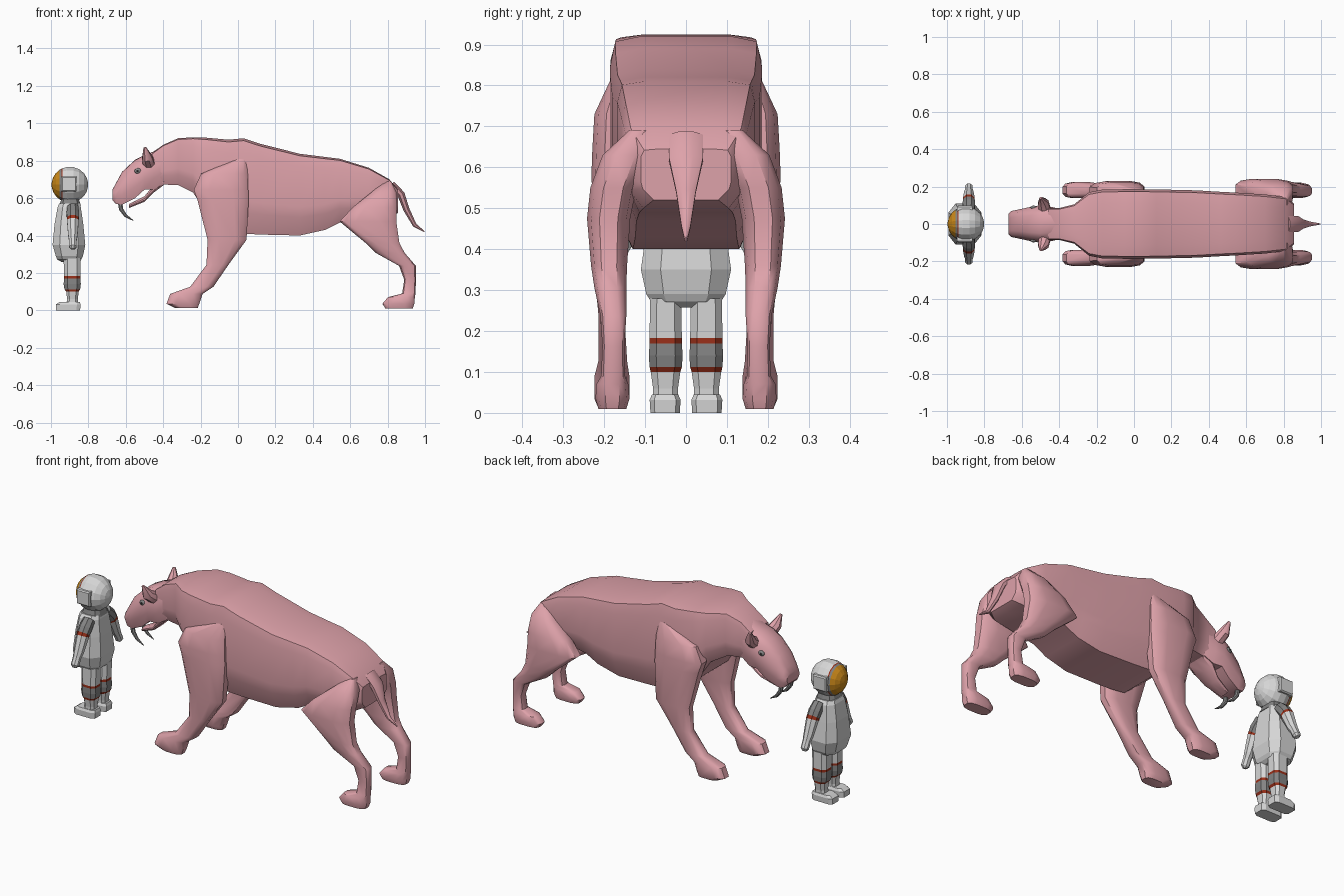
import bpy, bmesh, math
from mathutils import Vector

cube = bpy.data.objects.get("Cube")
if cube:
    bpy.data.objects.remove(cube)


def material(name, r, g, b):
    m = bpy.data.materials.new(name)
    m.use_nodes = True
    m.diffuse_color = (r, g, b, 1)
    m.node_tree.nodes["Principled BSDF"].inputs["Base Color"].default_value = (r, g, b, 1)
    return m


PINK = material("pink hide", .73, .36, .40)
WHITE = material("suit white", .68, .68, .68)
GREY = material("suit dark grey", .23, .23, .23)
RED = material("band red", .33, .03, .01)
AMBER = material("visor amber", .60, .25, .01)
TOOTH = material("tooth grey", .24, .24, .24)
BLACK = material("pupil black", .02, .02, .02)


def loft(name, rings, mats, bands=None, smooth=False):
    """Skin a row of closed rings; bands gives a material slot per segment."""
    bm = bmesh.new()
    rows = [[bm.verts.new(p) for p in ring] for ring in rings]
    n = len(rows[0])
    for i in range(len(rows) - 1):
        for j in range(n):
            k = (j + 1) % n
            f = bm.faces.new((rows[i][j], rows[i][k], rows[i + 1][k], rows[i + 1][j]))
            f.material_index = bands[i] if bands else 0
    for row, seg in ((rows[0], 0), (rows[-1], -1)):
        bm.faces.new(row).material_index = bands[seg] if bands else 0
    bmesh.ops.recalc_face_normals(bm, faces=bm.faces)
    me = bpy.data.meshes.new(name)
    bm.to_mesh(me)
    bm.free()
    for m in mats:
        me.materials.append(m)
    if smooth:
        me.shade_smooth()
        me.set_sharp_from_angle(angle=math.radians(38))
    ob = bpy.data.objects.new(name, me)
    bpy.context.collection.objects.link(ob)
    return ob


def level(z, x0, x1, y0, y1, side=1, n=12, power=.65):
    """Horizontal rounded-box ring."""
    pts = []
    for i in range(n):
        a = math.tau * (i + .5) / n
        c, s = math.cos(a), math.sin(a)
        u = math.copysign(abs(c) ** power, c)
        v = math.copysign(abs(s) ** power, s)
        pts.append(Vector(((x0 + x1 + (x1 - x0) * u) / 2,
                           side * (y0 + y1 + (y1 - y0) * v) / 2, z)))
    return pts


def upright(x, w, zb, zt, half):
    """Vertical ring across x, from a half profile mirrored in y."""
    prof = half + [(-u, v) for u, v in reversed(half) if u > 0]
    return [Vector((x, w * u, zb + (zt - zb) * v)) for u, v in prof]


def tube(path, sizes, n=8):
    """Rings along a path; sizes are (across, thick) half widths."""
    pts = [Vector(p) for p in path]
    rings = []
    for i, p in enumerate(pts):
        t = (pts[min(i + 1, len(pts) - 1)] - pts[max(i - 1, 0)]).normalized()
        ref = Vector((0, 1, 0)) if abs(t.y) < .3 else Vector((1, 0, 0))
        b = t.cross(ref).normalized()
        a = b.cross(t)
        ra, rb = sizes[i]
        rings.append([p + a * ra * math.cos(math.tau * (j + .5) / n)
                      + b * rb * math.sin(math.tau * (j + .5) / n) for j in range(n)])
    return rings


def ball(name, loc, size, mat):
    bm = bmesh.new()
    bmesh.ops.create_uvsphere(bm, u_segments=12, v_segments=8, radius=1)
    for v in bm.verts:
        v.co = Vector([loc[i] + v.co[i] * size[i] for i in range(3)])
    me = bpy.data.meshes.new(name)
    bm.to_mesh(me)
    bm.free()
    me.materials.append(mat)
    me.shade_smooth()
    bpy.context.collection.objects.link(bpy.data.objects.new(name, me))


# Cat: trunk and neck
TRUNK = [(0, 1), (.6, 1), (.93, .975), (1, .85), (1, .35), (.96, .22), (.72, 0), (0, 0)]
HEAD = [(0, 1), (.5, .99), (.82, .87), (1, .58), (1, .3), (.8, 0), (0, 0)]
trunk = [(-.46, .085, .65, .84), (-.40, .085, .672, .885), (-.32, .105, .67, .92),
         (-.24, .17, .63, .925), (-.17, .184, .52, .923), (-.05, .186, .42, .912),
         (.03, .186, .41, .92), (.12, .185, .405, .89), (.33, .18, .40, .837),
         (.465, .172, .43, .82), (.545, .168, .47, .81), (.70, .158, .49, .762),
         (.81, .145, .50, .70), (.855, .11, .52, .645)]
loft("cat_body", [upright(*s, TRUNK) for s in trunk], [PINK], smooth=True)

# Cat: head and open lower jaw
skull = [(-.672, .055, .59, .645), (-.655, .07, .57, .675), (-.62, .077, .565, .74),
         (-.55, .092, .60, .805), (-.50, .10, .645, .83), (-.45, .093, .645, .85),
         (-.39, .08, .68, .89)]
loft("cat_head", [upright(*s, HEAD) for s in skull], [PINK], smooth=True)
jaw = [(-.583, .03, .547, .568), (-.50, .05, .58, .61), (-.45, .068, .63, .67),
       (-.39, .07, .675, .74)]
loft("cat_lower_jaw", [upright(*s, HEAD) for s in jaw], [PINK], smooth=True)

# Cat: tail
loft("cat_tail", tube([(.82, 0, .675), (.872, 0, .62), (.90, 0, .54), (.945, 0, .455),
                       (.997, 0, .42)],
                      [(.045, .02), (.045, .022), (.026, .018), (.012, .012), (.003, .003)]),
     [PINK], smooth=True)

FORE = [(.012, -.337, -.214, .15, .215), (.035, -.385, -.205, .137, .225),
        (.088, -.364, -.187, .137, .225), (.126, -.257, -.13, .143, .215),
        (.243, -.17, -.05, .15, .215), (.377, -.165, .048, .145, .228),
        (.59, -.22, .06, .12, .232), (.645, -.24, .058, .12, .23),
        (.73, -.2, .055, .12, .225), (.81, -.01, .045, .13, .187)]
HIND = [(.01, .786, .936, .145, .215), (.035, .77, .945, .137, .222),
        (.07, .80, .947, .14, .22), (.09, .877, .95, .148, .208),
        (.163, .888, .952, .15, .205), (.238, .86, .952, .145, .21),
        (.307, .735, .893, .145, .225), (.36, .68, .865, .143, .233),
        (.475, .54, .85, .135, .243), (.55, .61, .852, .12, .235),
        (.63, .71, .85, .09, .205), (.69, .785, .82, .09, .14)]

for side, tag in ((1, "back"), (-1, "front")):
    # Cat: legs, ears, fangs, eyes
    loft("cat_foreleg_" + tag, [level(*s, side) for s in FORE], [PINK], smooth=True)
    loft("cat_hind_leg_" + tag, [level(*s, side) for s in HIND], [PINK], smooth=True)
    loft("cat_ear_" + tag,
         tube([(-.475, side * .065, .78), (-.485, side * .115, .815), (-.498, side * .14, .87)],
              [(.035, .035), (.03, .03), (.008, .006)]), [PINK], smooth=True)
    loft("cat_fang_" + tag,
         tube([(-.632, side * .045, .59), (-.625, side * .045, .54),
               (-.60, side * .045, .505), (-.56, side * .045, .48)],
              [(.012, .014), (.011, .012), (.008, .009), (.002, .002)]), [TOOTH], smooth=True)
    ball("cat_eye_" + tag, (-.535, side * .089, .745), (.019, .009, .015), TOOTH)
    ball("cat_pupil_" + tag, (-.537, side * .093, .745), (.008, .007, .008), BLACK)

    # Astronaut: leg with banded knee, and boot
    leg = [(.03, -.92, -.855, .018, .082), (.06, -.915, -.855, .018, .082),
           (.1, -.92, -.85, .012, .088), (.112, -.93, -.842, .008, .091),
           (.14, -.935, -.838, .006, .093), (.17, -.932, -.84, .008, .091),
           (.183, -.932, -.84, .008, .091), (.28, -.935, -.838, .01, .09)]
    loft("astronaut_leg_" + tag, [level(*s, side, 8) for s in leg],
         [WHITE, GREY, RED], [0, 0, 2, 1, 1, 2, 0])
    boot = [(0, -.975, -.842, .014, .088), (.032, -.975, -.84, .012, .09),
            (.045, -.955, -.845, .018, .084)]
    loft("astronaut_boot_" + tag, [level(*s, side, 8, .4) for s in boot], [WHITE])

    # Astronaut: sleeve, forearm and hand
    arm = [(.07, .55), (.105, .515), (.122, .492), (.129, .48), (.165, .40), (.18, .375),
           (.198, .34), (.202, .328)]
    width = [.032, .036, .034, .034, .027, .022, .022, .012]
    loft("astronaut_arm_" + tag, tube([(-.883, side * y, z) for y, z in arm],
                                      [(w, w) for w in width]),
         [WHITE, GREY, RED], [1, 1, 2, 0, 0, 0, 0])

    # Astronaut: helmet side plate
    loft("helmet_plate_" + tag,
         [[Vector((-.904 + r * math.cos(a), side * y, .675 + r * math.sin(a)))
           for a in [math.tau * (i + .5) / 4 for i in range(4)]]
          for y, r in ((.07, .058), (.092, .058), (.098, .05))], [WHITE])

# Astronaut: suit and collar
suit = [(.258, -.945, -.855, -.05, .05), (.272, -.97, -.835, -.09, .09),
        (.29, -.978, -.825, -.102, .102), (.35, -.996, -.812, -.116, .116),
        (.46, -.985, -.823, -.10, .10), (.55, -.968, -.837, -.085, .085),
        (.57, -.96, -.842, -.07, .07)]
loft("astronaut_suit", [level(*s, 1, 8) for s in suit], [WHITE])
collar = [(.56, -.958, -.838, -.066, .066), (.595, -.945, -.85, -.055, .055)]
loft("astronaut_collar", [level(*s, 1, 10) for s in collar], [GREY])

# Astronaut: helmet turned about x, with visor, frame and trim as bands
R = .098
steps = [-.0975, -.09, -.075, -.055, -.045, -.04, -.015, .02, .05, .075, .09, .0975]
rings = []
for d in steps:
    r = math.sqrt(R * R - d * d)
    rings.append([Vector((-.899 + d, r * .95 * math.cos(math.tau * i / 14),
                          .672 + r * math.sin(math.tau * i / 14))) for i in range(14)])
loft("astronaut_helmet", rings, [WHITE, GREY, RED, AMBER], [3, 3, 3, 1, 2] + [0] * 6)
